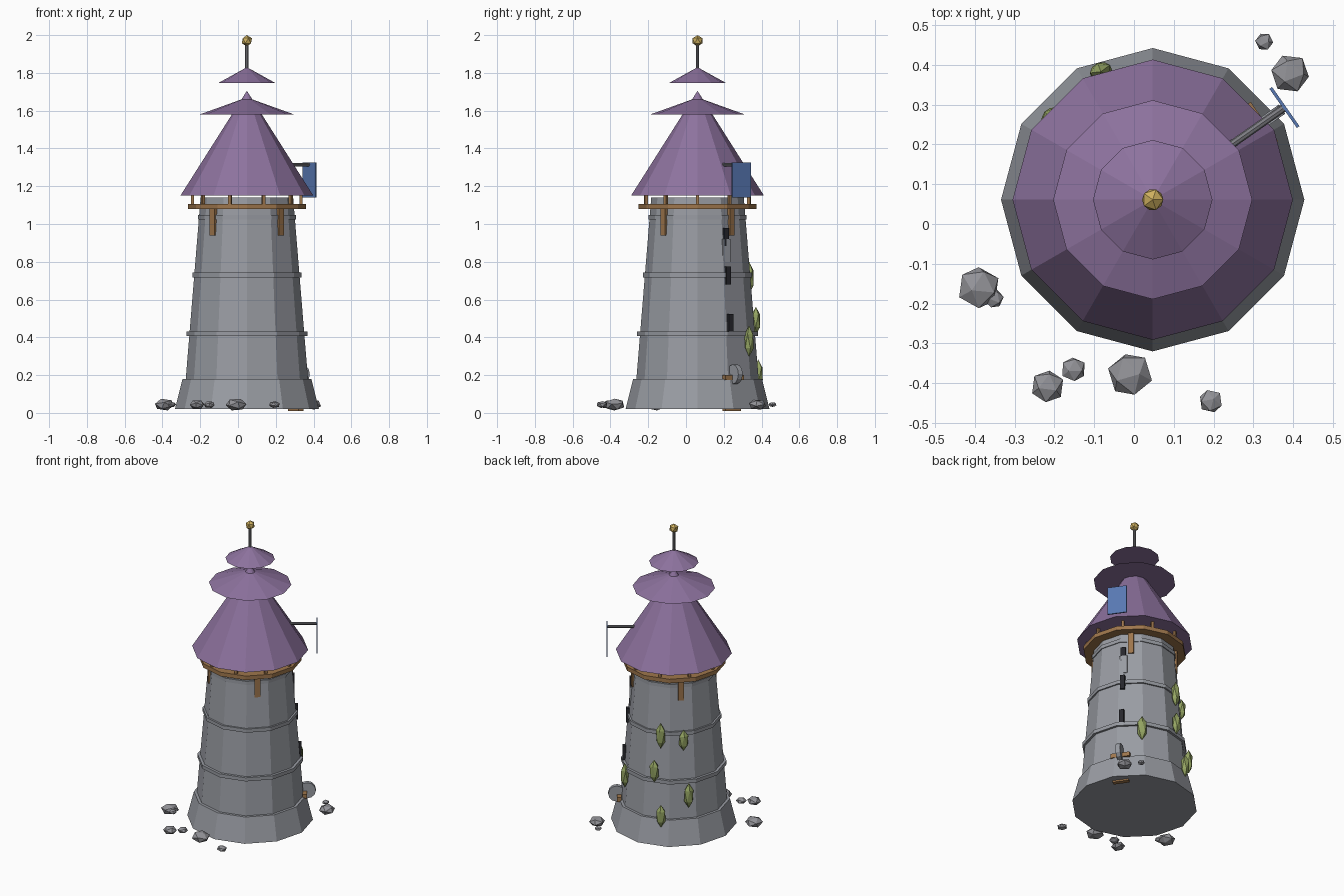
import bpy, bmesh, math, random
from mathutils import Matrix, Vector, Euler

if "Cube" in bpy.data.objects:
    bpy.data.objects.remove(bpy.data.objects["Cube"])

random.seed(4)
CX, CY = 0.047, 0.061          # tower axis
DOOR = 35                      # compass angle of the door side


def material(name, r, g, b):
    lin = [((c / 255 + 0.055) / 1.055) ** 2.4 for c in (r, g, b)]
    m = bpy.data.materials.new(name)
    m.diffuse_color = (*lin, 1)
    m.use_nodes = True
    m.node_tree.nodes["Principled BSDF"].inputs["Base Color"].default_value = m.diffuse_color
    return m


STONE = material("stone grey", 153, 156, 163)
ROCK = material("rubble grey", 147, 147, 152)
ROOF = material("roof purple", 141, 114, 158)
WOOD = material("wood brown", 158, 118, 76)
GOLD = material("gold", 205, 175, 95)
IRON = material("iron grey", 125, 125, 130)
BLUE = material("sign blue", 88, 120, 178)
DARK = material("window dark", 38, 39, 44)
LEAF = material("leaf green", 148, 164, 98)


def finish(name, bm, mat, matrix):
    me = bpy.data.meshes.new(name)
    bm.to_mesh(me)
    bm.free()
    me.materials.append(mat)
    ob = bpy.data.objects.new(name, me)
    ob.matrix_world = matrix
    bpy.context.collection.objects.link(ob)
    return ob


def place(angle, r, z):
    """Frame on the tower wall: local x points outwards, y along the wall."""
    a = math.radians(angle)
    return (Matrix.Translation((CX + r * math.cos(a), CY + r * math.sin(a), z))
            @ Matrix.Rotation(a, 4, 'Z'))


def cone(name, mat, r1, r2, z1, z2, sides=12):
    bm = bmesh.new()
    bmesh.ops.create_cone(bm, cap_ends=True, segments=sides, radius1=r1,
                          radius2=r2, depth=z2 - z1)
    bmesh.ops.remove_doubles(bm, verts=bm.verts, dist=1e-5)
    return finish(name, bm, mat, place(0, 0, (z1 + z2) / 2))


def box(name, mat, angle, r, z, size):
    bm = bmesh.new()
    bmesh.ops.create_cube(bm, size=1)
    bmesh.ops.scale(bm, vec=size, verts=bm.verts)
    return finish(name, bm, mat, place(angle, r, z))


def ico(name, mat, matrix, size, rot=(0, 0, 0)):
    bm = bmesh.new()
    bmesh.ops.create_icosphere(bm, subdivisions=1, radius=1)
    bmesh.ops.rotate(bm, verts=bm.verts, matrix=Euler(rot).to_matrix())
    bmesh.ops.scale(bm, vec=size, verts=bm.verts)
    return finish(name, bm, mat, matrix)


# Stone tower
cone("plinth", STONE, 0.381, 0.341, 0.02, 0.18)
cone("tower_body", STONE, 0.326, 0.245, 0.15, 1.14)
for z, r in ((0.42, 0.32), (0.73, 0.289), (1.035, 0.26)):
    cone("stone_band", STONE, r, r, z - 0.012, z + 0.012)

# Wooden gallery: deck, brackets and posts
cone("gallery_deck", WOOD, 0.312, 0.312, 1.08, 1.107)
for k in range(4):
    box("bracket", WOOD, 45 + 90 * k, 0.25, 1.01, (0.02, 0.036, 0.14))
for k in range(10):
    box("gallery_post", WOOD, 36 * k, 0.287, 1.135, (0.016, 0.016, 0.07))

# Three-tiered roof with finial
cone("lower_roof", ROOF, 0.352, 0, 1.15, 1.705)
cone("middle_roof", ROOF, 0.25, 0, 1.58, 1.67)
cone("upper_roof", ROOF, 0.15, 0, 1.747, 1.83)
cone("finial_pole", IRON, 0.009, 0.009, 1.80, 1.955, 8)
ico("finial_ball", GOLD, place(0, 0, 1.97), (0.03, 0.03, 0.03))

# Windows and wall panel on the door side
for z, r in ((0.932, 0.258), (0.727, 0.278), (0.475, 0.30)):
    box("window", DARK, DOOR, r, z, (0.022, 0.03, 0.095))
box("wall_panel", STONE, DOOR, 0.26, 0.86, (0.018, 0.05, 0.12))

# Lintel, round stone and doorstep
box("door_lintel", WOOD, DOOR, 0.33, 0.187, (0.025, 0.12, 0.028))
bm = bmesh.new()
bmesh.ops.create_cone(bm, cap_ends=True, segments=12, radius1=0.052,
                      radius2=0.052, depth=0.028)
finish("round_stone", bm, STONE,
       place(DOOR, 0.345, 0.205) @ Matrix.Rotation(math.pi / 2, 4, 'X'))
box("doorstep", WOOD, DOOR, 0.315, 0.021, (0.03, 0.1, 0.022))

# Hanging sign
bm = bmesh.new()
bmesh.ops.create_cone(bm, cap_ends=True, segments=8, radius1=0.01,
                      radius2=0.01, depth=0.19)
finish("sign_arm", bm, IRON,
       place(DOOR, 0.312, 1.314) @ Matrix.Rotation(math.pi / 2, 4, 'Y'))
box("sign_board", BLUE, DOOR, 0.404, 1.232, (0.008, 0.12, 0.185))

# Climbing leaves: angle, radius, height, length
for a, r, z, h in ((109, 0.29, 0.715, 0.17), (137, 0.285, 0.685, 0.14),
                   (103, 0.317, 0.487, 0.15), (58, 0.322, 0.38, 0.165),
                   (141, 0.327, 0.333, 0.165), (112, 0.347, 0.207, 0.15)):
    ico("leaf", LEAF, place(a, r, z), (0.026, 0.032, h / 2))

# Rubble around the foot: x, y, radius
for x, y, r in ((0.392, 0.378, 0.048), (0.327, 0.458, 0.022),
                (-0.39, -0.16, 0.053), (-0.352, -0.187, 0.024),
                (-0.217, -0.408, 0.041), (-0.152, -0.365, 0.031),
                (-0.01, -0.378, 0.055), (0.193, -0.445, 0.03)):
    rot = [random.uniform(0, 3) for _ in range(3)]
    ico("rock", ROCK, Matrix.Translation(Vector((x, y, 0.044))),
        (r * 1.04, r * 1.04, r * 0.62), rot)
